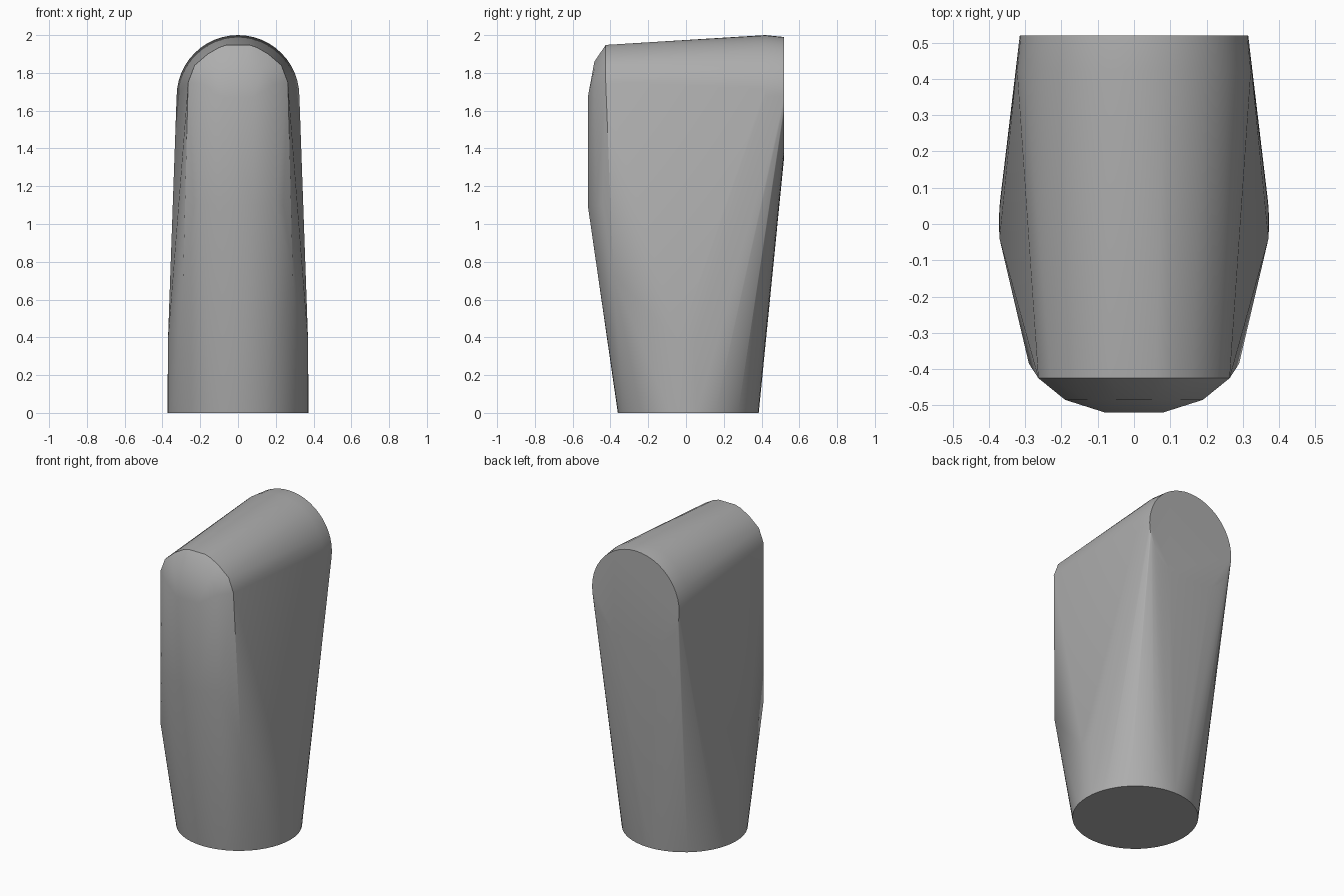
import bpy, bmesh
from math import sin, cos, tau, radians

cube = bpy.data.objects.get("Cube")
if cube:
    bpy.data.objects.remove(cube, do_unlink=True)

grey = bpy.data.materials.new("mid grey")
grey.use_nodes = True
colour = (0.42, 0.42, 0.42, 1)
grey.diffuse_color = colour
grey.node_tree.nodes["Principled BSDF"].inputs["Base Color"].default_value = colour

bm = bmesh.new()


def add(*points):
    for p in points:
        bm.verts.new(p)


def mirrored(x, y, z):
    add((x, y, z), (-x, y, z))


# Round foot
N = 48
for i in range(N):
    a = tau * i / N
    add((0.373 * cos(a), 0.012 + 0.373 * sin(a), 0))

# Short upright sides above the foot
for y in (-0.04, 0.01, 0.04):
    mirrored(0.371, y, 0.38)

# Tapered round top, with a slight bevel at the flat back end
for y, r in ((0.52, 0.315), (0.42, 0.325)):
    for i in range(N):
        a = tau * i / N
        add((r * cos(a), y, 1.675 + r * sin(a)))

# Front rim of the round top
for x, z in ((0.06, 1.948), (0.1, 1.935), (0.16, 1.9), (0.23, 1.84), (0.264, 1.75)):
    mirrored(x, -0.425, z)

# Domed nose
for x, z in ((0.05, 1.86), (0.13, 1.82), (0.19, 1.74)):
    mirrored(x, -0.485, z)

# Rounded upright front
for x, y in ((0.08, -0.52), (0.2, -0.475), (0.24, -0.442)):
    for z in (1.1, 1.67):
        mirrored(x, y, z)
mirrored(0.29, -0.385, 0.73)

# Tight skin around all the sections
hull = bmesh.ops.convex_hull(bm, input=bm.verts[:])
unused = {g for g in hull["geom_interior"] + hull["geom_unused"]
          if isinstance(g, bmesh.types.BMVert)}
bmesh.ops.delete(bm, geom=list(unused), context='VERTS')
bmesh.ops.dissolve_limit(bm, angle_limit=radians(0.5),
                         verts=bm.verts[:], edges=bm.edges[:])
bmesh.ops.recalc_face_normals(bm, faces=bm.faces[:])

mesh = bpy.data.meshes.new("rounded_body")
bm.to_mesh(mesh)
bm.free()
mesh.materials.append(grey)
body = bpy.data.objects.new("rounded_body", mesh)
bpy.context.collection.objects.link(body)

bpy.ops.object.select_all(action='DESELECT')
body.select_set(True)
bpy.context.view_layer.objects.active = body
bpy.ops.object.shade_smooth_by_angle(angle=radians(30))
